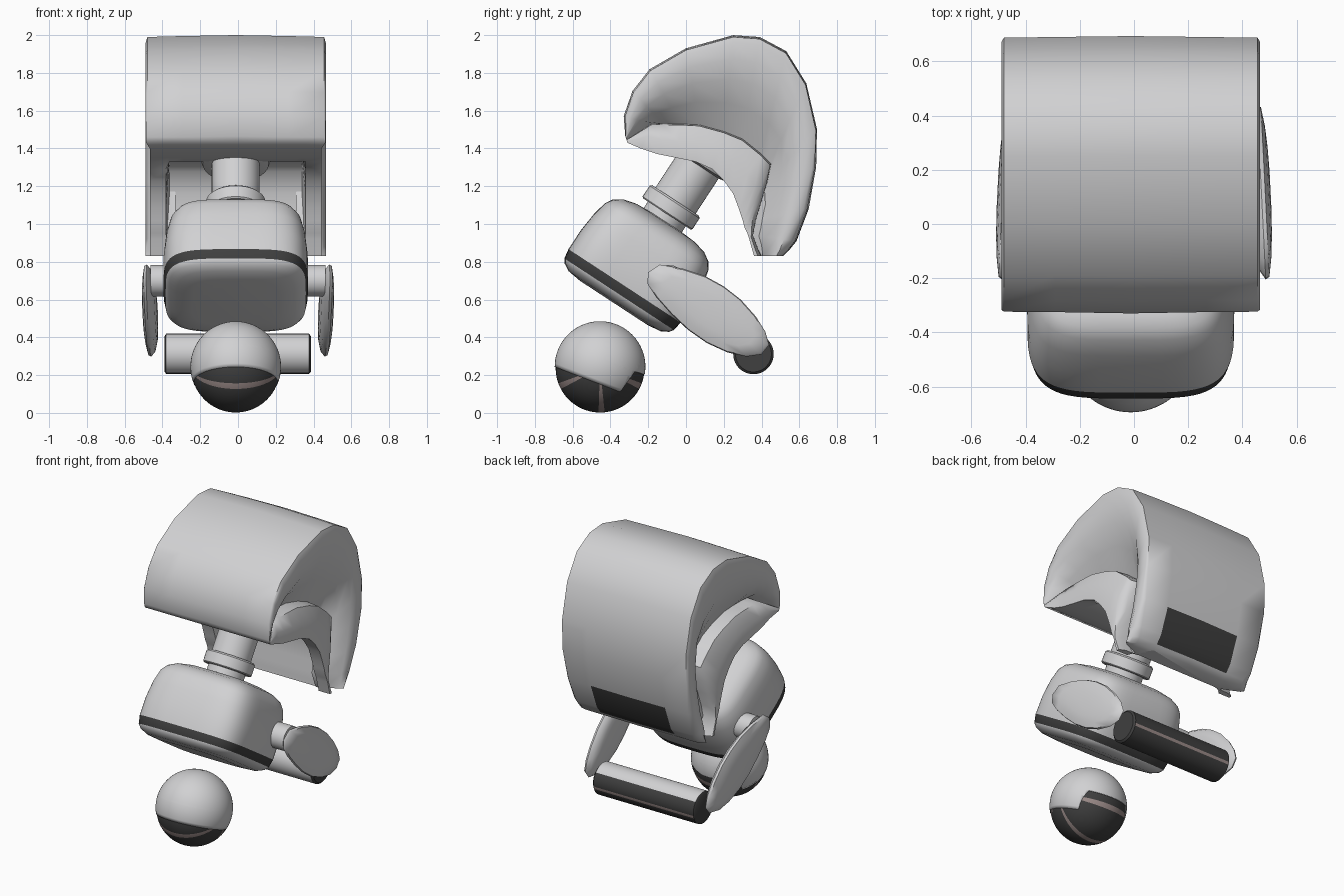
import bpy, bmesh, math
from mathutils import Vector, Matrix

if "Cube" in bpy.data.objects:
    bpy.data.objects.remove(bpy.data.objects["Cube"])

CX = -0.012                      # everything sits slightly left of centre
TILT = math.radians(-33.2)       # lean shared by body and neck

def material(name, rgb):
    m = bpy.data.materials.new(name)
    m.diffuse_color = (*rgb, 1)
    m.use_nodes = True
    m.node_tree.nodes["Principled BSDF"].inputs["Base Color"].default_value = m.diffuse_color
    return m

MATS = [material("light grey shell", (0.64, 0.64, 0.65)),
        material("dark grey rubber", (0.05, 0.05, 0.05)),
        material("dusty pink stripe", (0.33, 0.26, 0.25))]

def finish(name, bm, rule=None, angle=38, matrix=None):
    """Colour faces by a rule, then turn the bmesh into an object."""
    bmesh.ops.recalc_face_normals(bm, faces=bm.faces)
    for f in bm.faces:
        f.material_index = rule(f) if rule else 0
    me = bpy.data.meshes.new(name)
    bm.to_mesh(me)
    bm.free()
    for m in MATS:
        me.materials.append(m)
    ob = bpy.data.objects.new(name, me)
    bpy.context.collection.objects.link(ob)
    if matrix:
        ob.matrix_world = matrix
    bpy.ops.object.select_all(action='DESELECT')
    ob.select_set(True)
    bpy.context.view_layer.objects.active = ob
    bpy.ops.object.shade_smooth_by_angle(angle=math.radians(angle))
    return ob

def loft(rings, caps=True):
    """Skin closed rings of equal length and cap both ends."""
    bm = bmesh.new()
    rows = [[bm.verts.new(p) for p in r] for r in rings]
    n = len(rows[0])
    for a, b in zip(rows, rows[1:]):
        for i in range(n):
            j = (i + 1) % n
            bm.faces.new((a[i], a[j], b[j], b[i]))
    if caps:
        ends = [bm.faces.new(rows[0]), bm.faces.new(rows[-1])]
        bmesh.ops.triangulate(bm, faces=ends)
    return bm

def turned(profile, n=40):
    """Rings of a (radius, height) profile about local z."""
    return [[(r * math.cos(2 * math.pi * i / n), r * math.sin(2 * math.pi * i / n), h)
             for i in range(n)] for r, h in profile]

def lathe(name, profile, matrix):
    return finish(name, loft(turned(profile)), matrix=matrix)

# ---- Head: a thick crescent hood with hollowed sides ----
# each row: outer edge, side fold, inner edge (y, z)
HEAD = [((-.32, 1.46), (-.315, 1.445), (-.31, 1.43)), ((-.325, 1.57), (-.18, 1.53), (-.24, 1.40)),
        ((-.28, 1.70), (-.12, 1.53), (-.15, 1.37)), ((-.19, 1.815), (-.03, 1.53), (-.05, 1.35)),
        ((.00, 1.925), (.07, 1.525), (.05, 1.33)), ((.25, 1.995), (.20, 1.49), (.14, 1.29)),
        ((.39, 1.985), (.30, 1.45), (.20, 1.23)), ((.53, 1.91), (.40, 1.37), (.25, 1.16)),
        ((.635, 1.74), (.45, 1.32), (.28, 1.08)), ((.69, 1.50), (.43, 1.22), (.30, 1.02)),
        ((.685, 1.30), (.40, 1.12), (.31, .98)), ((.645, 1.08), (.37, 1.02), (.325, .95)),
        ((.58, .91), (.355, .94), (.335, .92)), ((.54, .86), (.385, .86), (.35, .865)),
        ((.51, .83), (.40, .83), (.36, .83))]
rings = []
for k, (o, m, i) in enumerate(HEAD):
    o, m, i = Vector(o), Vector(m), Vector(i)
    rear = min(1, max(0, (k - 4) / 4))
    foot = min(1, max(0, (k - 10) / 3))        # rounder lower corners
    deep = i.lerp(o, 0.3 * rear)
    half = [(0, o + (o - m).normalized() * .005), (.28, o), (.468 - .05 * foot, o.lerp(m, .01)),
            (.477 - .02 * foot, o.lerp(m, .07 + .05 * foot)), (.477, o.lerp(m, .24 + .05 * foot)),
            (.46, o.lerp(m, .45)), (.40, o.lerp(m, .7)), (.32, m), (.41, m.lerp(i, .03)),
            (.455, m.lerp(i, .5)), (.455, i), (.37, i), (.35, deep), (.28, deep), (0, deep)]
    if k == 0:
        half = [(.474 if 3 <= j <= 10 else x, p) for j, (x, p) in enumerate(half)]
    loop = half + [(-x, p) for x, p in half[-2:0:-1]]
    rings.append([(x + CX, p[0], p[1]) for x, p in loop])

def rear_panel(f):
    c = f.calc_center_median()
    return int(abs(c.x - CX) < .26 and .86 < c.z < 1.08 and c.y > .5 and f.normal.y > .2)
finish("head_hood", loft(rings), rear_panel, 55)

# ---- Body: rounded tilted block with a dark band ----
def superellipse(hx, hy, z, power=4, n=64):
    pts = []
    for i in range(n):
        c, s = math.cos(2 * math.pi * i / n), math.sin(2 * math.pi * i / n)
        pts.append((hx * math.copysign(abs(c) ** (2 / power), c),
                    hy * math.copysign(abs(s) ** (2 / power), s), z))
    return pts

tilt = Matrix.Rotation(TILT, 4, 'X')
tilted = Matrix.Translation((CX, -.262, .808)) @ tilt
BODY = [(-.257, .60), (-.247, .82), (-.225, .93), (-.203, .975), (-.15, 1), (-.03, 1), (.08, .97),
        (.16, .92), (.20, .85), (.23, .72), (.248, .52), (.253, .3)]
finish("body", loft([superellipse(.382 * s, .355 * s, h) for h, s in BODY]),
       lambda f: int(-.203 < f.calc_center_median().z < -.15),
       matrix=Matrix.Translation((CX, -.243, .798)) @ tilt)

# ---- Neck: post, collar and top socket ----
lathe("neck_post", [(.12, .2), (.12, .33), (.127, .33), (.127, .70)], tilted)
lathe("neck_collar", [(.150, .293), (.158, .300), (.158, .368), (.148, .378)], tilted)
lathe("neck_socket", [(.13, .60), (.175, .61), (.185, .64), (.13, .66)], tilted)

# ---- Front ball: dark tyre, its stripes running from side to side ----
def tyre_colour(f):
    c = f.calc_center_median()               # local z is the axle, local x points down
    a = math.degrees(math.atan2(c.y, -c.x)) % 360
    return 2 if any(lo < a < lo + 8 for lo in (200, 268, 332)) else 1

def arc(r, lo, hi, n):
    """Profile of a sphere between two heights angles."""
    return [(r * math.cos(t), r * math.sin(t))
            for t in (math.radians(lo + (hi - lo) * i / n) for i in range(n + 1))]

# axes: local x -> -y is avoided by building (forward, up, side) directly
side_axis = Matrix(((0, 0, 1, CX), (-1, 0, 0, -.455), (0, 1, 0, .237), (0, 0, 0, 1)))
finish("ball_tyre", loft(turned(arc(.235, -89, 89, 32), 90)), tyre_colour, matrix=side_axis)

# ---- Ball cover: tilted dome with a stepped notch at the back ----
lean = math.radians(20.9)
dome = Matrix.Translation((CX, -.455, .245)) @ Matrix.Rotation(-lean, 4, 'X')
bm = loft(turned(arc(.24, math.degrees(math.asin(-.087 / .24)), 89.5, 24), 72), caps=False)
bmesh.ops.transform(bm, matrix=dome, verts=bm.verts)
bmesh.ops.triangulate(bm, faces=bm.faces)
STEP = [(Vector((0, -.35, .11)), Vector((0, -.81, .59))),   # rear step
        (Vector((0, -.27, .22)), Vector((0, .33, .94)))]    # rear rim
for co, no in STEP:
    bmesh.ops.bisect_plane(bm, geom=bm.verts[:] + bm.edges[:] + bm.faces[:],
                           plane_co=co, plane_no=no, dist=1e-5)
gone = [f for f in bm.faces
        if all((f.calc_center_median() - co).dot(no) < 0 for co, no in STEP)]
bmesh.ops.delete(bm, geom=gone, context='FACES')
cover = finish("ball_cover", bm)
mod = cover.modifiers.new("thickness", 'SOLIDIFY')
mod.thickness, mod.offset = .006, -1

# ---- Rear roller: light front, dark tread with one stripe ----
RY, RZ = .357, .312
def roller_colour(f):
    if abs(f.normal.x) > .3:
        return 1
    c = f.calc_center_median()
    a = math.degrees(math.atan2(c.z - RZ, c.y - RY))
    return 2 if -20 < a < -10 else int(-115 < a < 40)

rings = [[(x, RY + r * math.cos(math.radians(5 * i)), RZ + r * math.sin(math.radians(5 * i)))
          for i in range(72)] for x, r in ((-.388, .095), (-.38, .107), (.375, .107), (.386, .095))]
finish("rear_roller", loft(rings), roller_colour)

# ---- Arms: lens paddles with a slanted outside, and shoulder pegs ----
PADDLE = [(-.20, .745), (-.14, .785), (-.02, .765), (.10, .725), (.20, .67), (.29, .60), (.37, .51),
          (.42, .43), (.44, .36), (.40, .31), (.32, .298), (.22, .32), (.11, .37), (.01, .44),
          (-.08, .525), (-.16, .615), (-.205, .685)]
MID = Vector((.13, .53))
LENS = [(.3, -.046), (.65, -.040), (.9, -.026), (1, -.004), (.97, .010), (.75, .021), (.5, .027),
        (.2, .030)]
for side, label in ((-1, "left"), (1, "right")):
    rings = []
    for s, dx in LENS:
        ring = []
        for p in PADDLE:
            q = MID.lerp(Vector(p), s)
            ring.append((side * (.490 - .05 * (q.x + .2) + dx), q.x, q.y))
        rings.append(ring)
    finish(label + "_arm", loft(rings), angle=50)
    turn = Matrix.Rotation(side * math.pi / 2, 4, 'Y')
    lathe(label + "_shoulder_peg", [(.083, .30), (.083, .462)],
          Matrix.Translation((0, -.09, .70)) @ turn)
